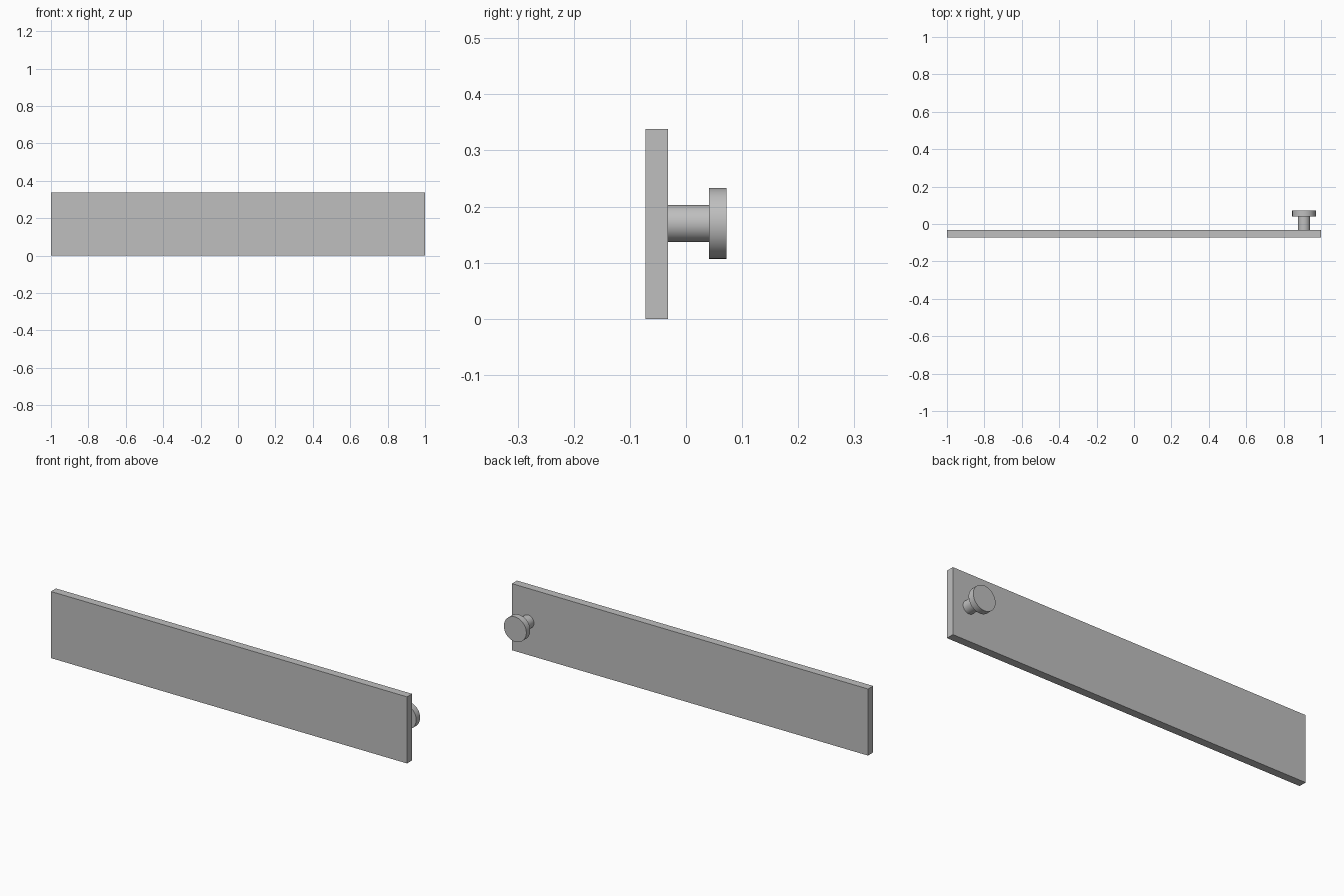
import bpy
import math

cube = bpy.data.objects.get("Cube")
if cube:
    bpy.data.objects.remove(cube, do_unlink=True)

grey = bpy.data.materials.new("light grey")
grey.use_nodes = True
colour = (0.52, 0.52, 0.52, 1)
grey.diffuse_color = colour
grey.node_tree.nodes["Principled BSDF"].inputs["Base Color"].default_value = colour

BOARD_FRONT, BOARD_BACK, HEIGHT = -0.0725, -0.032, 0.338
KNOB_X, KNOB_Z = 0.909, 0.17


def cylinder(name, radius, y0, y1):
    """Smooth round part lying along y, centred on the knob axis."""
    bpy.ops.mesh.primitive_cylinder_add(
        vertices=64, radius=radius, depth=y1 - y0,
        location=(KNOB_X, (y0 + y1) / 2, KNOB_Z), rotation=(math.pi / 2, 0, 0))
    part = bpy.context.object
    part.name = name
    part.data.materials.append(grey)
    bpy.ops.object.shade_smooth_by_angle(angle=math.radians(30))


# Flat board
bpy.ops.mesh.primitive_cube_add(
    size=1, location=(0, (BOARD_FRONT + BOARD_BACK) / 2, HEIGHT / 2))
board = bpy.context.object
board.name = "board"
board.scale = (2, BOARD_BACK - BOARD_FRONT, HEIGHT)
bpy.ops.object.transform_apply(location=False, rotation=False, scale=True)
board.data.materials.append(grey)

# Knob on the back: stem and wider cap
cylinder("knob_stem", 0.033, BOARD_BACK, 0.041)
cylinder("knob_cap", 0.063, 0.041, 0.0725)
